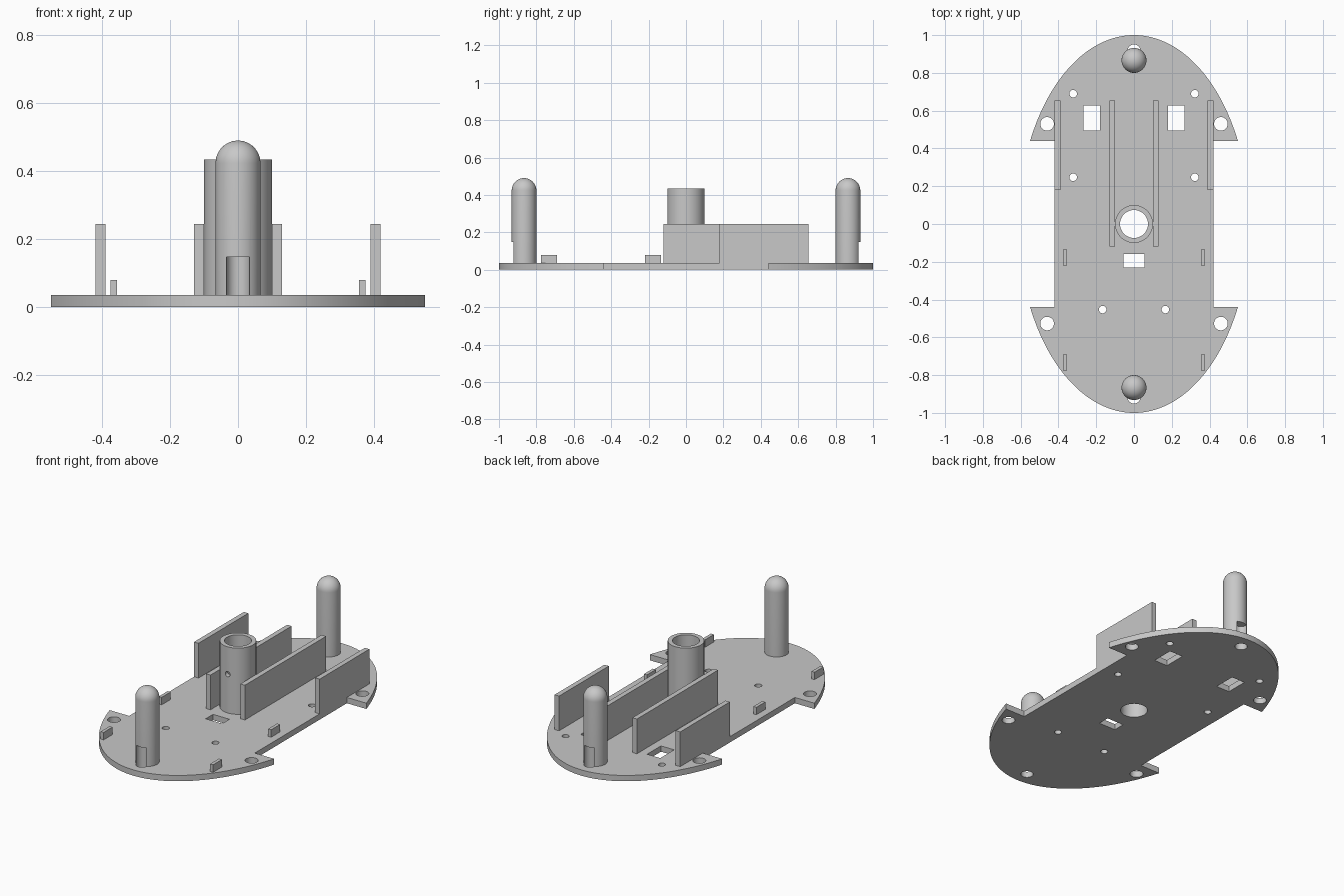
import bpy, bmesh, math
from mathutils import Matrix, Vector

default = bpy.data.objects.get("Cube")
if default:
    bpy.data.objects.remove(default, do_unlink=True)

grey = bpy.data.materials.new("light grey plastic")
grey.use_nodes = True
colour = (0.58, 0.58, 0.58, 1)
grey.diffuse_color = colour
grey.node_tree.nodes["Principled BSDF"].inputs["Base Color"].default_value = colour

T = 0.035            # base plate thickness
SIDES = (-1, 1)


def finish(bm, name):
    bmesh.ops.recalc_face_normals(bm, faces=bm.faces)
    mesh = bpy.data.meshes.new(name)
    bm.to_mesh(mesh)
    bm.free()
    obj = bpy.data.objects.new(name, mesh)
    bpy.context.collection.objects.link(obj)
    mesh.materials.append(grey)
    return obj


def add_box(bm, x0, x1, y0, y1, z0, z1):
    size = Matrix.Diagonal((x1 - x0, y1 - y0, z1 - z0, 1))
    middle = Matrix.Translation(((x0 + x1) / 2, (y0 + y1) / 2, (z0 + z1) / 2))
    bmesh.ops.create_cube(bm, size=1, matrix=middle @ size)


def add_rod(bm, x, y, z0, z1, r, n=32):
    bmesh.ops.create_cone(bm, cap_ends=True, segments=n, radius1=r, radius2=r,
                          depth=z1 - z0, matrix=Matrix.Translation((x, y, (z0 + z1) / 2)))


def box(name, *bounds):
    bm = bmesh.new()
    add_box(bm, *bounds)
    return finish(bm, name)


def select(obj):
    bpy.ops.object.select_all(action='DESELECT')
    obj.select_set(True)
    bpy.context.view_layer.objects.active = obj


def smooth(obj):
    select(obj)
    bpy.ops.object.shade_smooth_by_angle(angle=math.radians(30))


def cut(obj, bm):
    cutter = finish(bm, "cutter")
    cutter.hide_render = True
    mod = obj.modifiers.new("cut", 'BOOLEAN')
    mod.operation, mod.solver, mod.object = 'DIFFERENCE', 'EXACT', cutter
    select(obj)
    bpy.ops.object.modifier_apply(modifier=mod.name)
    bpy.data.objects.remove(cutter, do_unlink=True)


# Base plate: two elliptical ends joined by a narrower waist
start = math.asin(0.44)
steps = 64
arc = []
for i in range(steps + 1):
    a = start + (math.pi - 2 * start) * i / steps
    arc.append((0.6125 * math.cos(a), math.sin(a)))
half = [(0.42, 0.44)] + arc + [(-0.42, 0.44)]
outline = half + [(-x, -y) for x, y in half]
bm = bmesh.new()
face = bm.faces.new([bm.verts.new((x, y, 0)) for x, y in outline])
lift = bmesh.ops.extrude_face_region(bm, geom=[face])
bmesh.ops.translate(bm, vec=Vector((0, 0, T)),
                    verts=[v for v in lift["geom"] if isinstance(v, bmesh.types.BMVert)])
plate = finish(bm, "base_plate")

# Holes through the plate
holes = bmesh.new()
add_rod(holes, 0, 0, -0.1, 0.1, 0.074, 48)
add_box(holes, -0.055, 0.055, -0.23, -0.16, -0.1, 0.1)
for s in SIDES:
    add_rod(holes, 0, s * 0.917, -0.1, 0.1, 0.034)
    for y in (-0.527, 0.53):
        add_rod(holes, s * 0.46, y, -0.1, 0.1, 0.036)
    for x, y in ((0.322, 0.69), (0.322, 0.247), (0.166, -0.453)):
        add_rod(holes, s * x, y, -0.1, 0.1, 0.02, 24)
    add_box(holes, s * 0.223 - 0.044, s * 0.223 + 0.044, 0.495, 0.627, -0.1, 0.1)
cut(plate, holes)
smooth(plate)

# Central tube with a bore and a small hole in its front
bm = bmesh.new()
add_rod(bm, 0, 0, T, 0.435, 0.1, 64)
tube = finish(bm, "central_tube")
bore = bmesh.new()
add_rod(bore, 0, 0, -0.1, 0.6, 0.074, 48)
cut(tube, bore)
pin = bmesh.new()
bmesh.ops.create_cone(pin, cap_ends=True, segments=24, radius1=0.016, radius2=0.016, depth=0.15,
                      matrix=Matrix.Translation((0, -0.1, 0.27)) @ Matrix.Rotation(math.pi / 2, 4, 'X'))
cut(tube, pin)
smooth(tube)

# Domed posts, each with a round channel on its outer side
for s, name in ((-1, "front_post"), (1, "back_post")):
    r, top = 0.066, 0.49
    profile = [(0, T), (r, T)]
    for i in range(13):
        a = math.pi / 2 * i / 12
        profile.append((r * math.cos(a) if i < 12 else 0, top - r + r * math.sin(a)))
    bm = bmesh.new()
    verts = [bm.verts.new((x, 0, z)) for x, z in profile]
    edges = [bm.edges.new(pair) for pair in zip(verts, verts[1:])]
    bmesh.ops.spin(bm, geom=verts + edges, axis=(0, 0, 1), cent=(0, 0, 0),
                   angle=2 * math.pi, steps=48, use_merge=True)
    bmesh.ops.remove_doubles(bm, verts=bm.verts, dist=0.0001)
    bmesh.ops.translate(bm, vec=Vector((0, s * 0.866, 0)), verts=bm.verts)
    post = finish(bm, name)
    channel = bmesh.new()
    add_rod(channel, 0, s * 0.917, -0.1, 0.147, 0.034)
    cut(post, channel)
    smooth(post)

# Upright walls and small tabs, mirrored left and right
for s, side in ((-1, "right"), (1, "left")):
    for part, x, w, y0, y1, z in (("inner_wall", 0.115, 0.03, -0.12, 0.655, 0.245),
                                  ("outer_wall", 0.405, 0.03, 0.18, 0.655, 0.245),
                                  ("rear_tab", 0.366, 0.02, -0.22, -0.135, 0.08),
                                  ("front_tab", 0.366, 0.02, -0.775, -0.69, 0.08)):
        box(f"{side}_{part}", s * x - w / 2, s * x + w / 2, y0, y1, T, z)
